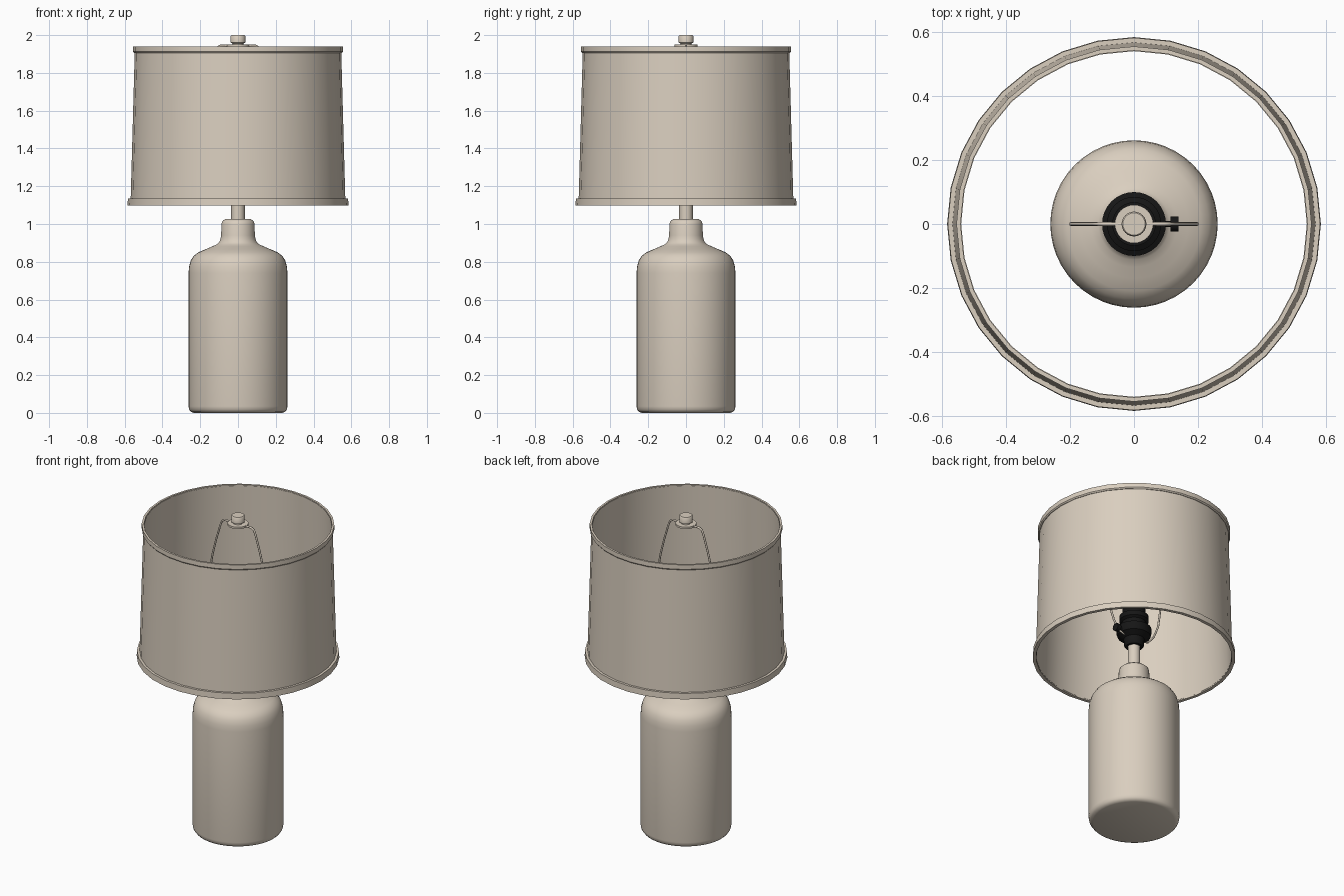
import bpy, math
from mathutils import Vector

if "Cube" in bpy.data.objects:
    bpy.data.objects.remove(bpy.data.objects["Cube"])


def material(name, rgb):
    m = bpy.data.materials.new(name)
    m.diffuse_color = (*rgb, 1)
    m.use_nodes = True
    m.node_tree.nodes["Principled BSDF"].inputs["Base Color"].default_value = m.diffuse_color
    return m


BEIGE = material("warm_beige", (0.70, 0.62, 0.52))
BLACK = material("black", (0.008, 0.008, 0.008))


def finish(ob, mat, angle=40):
    ob.data.materials.append(mat)
    bpy.ops.object.select_all(action='DESELECT')
    ob.select_set(True)
    bpy.context.view_layer.objects.active = ob
    bpy.ops.object.shade_smooth_by_angle(angle=math.radians(angle))
    return ob


def lathe(name, profile, mat, n=48, closed=False, angle=40):
    """Revolve (radius, z) points listed bottom to top on the outside."""
    verts, faces = [], []
    for r, z in profile:
        for i in range(n):
            a = 2 * math.pi * i / n
            verts.append((r * math.cos(a), r * math.sin(a), z))
    k = len(profile)
    for j in range(k if closed else k - 1):
        a, b = j * n, (j + 1) % k * n
        for i in range(n):
            i2 = (i + 1) % n
            faces.append((a + i, a + i2, b + i2, b + i))
    if not closed:
        faces.append(tuple(reversed(range(n))))
        faces.append(tuple(range((k - 1) * n, k * n)))
    me = bpy.data.meshes.new(name)
    me.from_pydata(verts, [], faces)
    ob = bpy.data.objects.new(name, me)
    bpy.context.collection.objects.link(ob)
    return finish(ob, mat, angle)


# Bottle-shaped body with rounded foot and shoulder
lathe("base", [(0.235, 0), (0.25, 0.006), (0.259, 0.018), (0.262, 0.035),
               (0.262, 0.74), (0.259, 0.775), (0.25, 0.807), (0.234, 0.832),
               (0.21, 0.85), (0.17, 0.867), (0.135, 0.882), (0.112, 0.892),
               (0.1, 0.903), (0.093, 0.92), (0.089, 0.94), (0.088, 1.0),
               (0.084, 1.013), (0.068, 1.026)], BEIGE)
lathe("stem", [(0.036, 1.02), (0.036, 1.19)], BEIGE, 24)

# Lamp socket
lathe("socket", [(0.05, 1.165), (0.057, 1.175), (0.06, 1.215), (0.095, 1.235),
                 (0.1, 1.25), (0.1, 1.285), (0.07, 1.3), (0.07, 1.325),
                 (0.085, 1.335), (0.085, 1.365), (0.068, 1.375), (0.068, 1.44),
                 (0.056, 1.44), (0.056, 1.36)], BLACK, 32)


def rod(name, x0, x1, r, z, mat, n=16):
    bpy.ops.mesh.primitive_cylinder_add(vertices=n, radius=r, depth=x1 - x0,
                                        location=((x0 + x1) / 2, 0, z),
                                        rotation=(0, math.pi / 2, 0))
    ob = bpy.context.object
    ob.name = name
    return finish(ob, mat)


# Turn switch on the socket
rod("switch_stem", 0.08, 0.125, 0.01, 1.25, BLACK)
rod("switch_knob", 0.115, 0.14, 0.024, 1.25, BLACK, 12)

# Wire harp: mirrored half path
half = [(0.06, 1.225), (0.105, 1.235), (0.15, 1.29), (0.182, 1.37), (0.197, 1.48),
        (0.197, 1.6), (0.18, 1.7), (0.155, 1.8), (0.125, 1.9), (0.113, 1.932),
        (0.095, 1.943), (0.05, 1.945)]
path = half + [(-x, z) for x, z in reversed(half)]
verts, faces, n = [], [], 8
for i, (x, z) in enumerate(path):
    a, b = path[max(i - 1, 0)], path[min(i + 1, len(path) - 1)]
    t = Vector((b[0] - a[0], 0, b[1] - a[1])).normalized()
    side = t.cross(Vector((0, 1, 0)))
    for j in range(n):
        w = 2 * math.pi * j / n
        verts.append(Vector((x, 0, z)) + 0.006 * (side * math.cos(w) + Vector((0, math.sin(w), 0))))
for i in range(len(path) - 1):
    for j in range(n):
        k = (j + 1) % n
        faces.append((i * n + j, i * n + k, i * n + n + k, i * n + n + j))
mesh = bpy.data.meshes.new("harp")
mesh.from_pydata(verts, [], faces)
harp = bpy.data.objects.new("harp", mesh)
bpy.context.collection.objects.link(harp)
finish(harp, BEIGE, 60)

# Finial and its washer
lathe("finial_washer", [(0.06, 1.938), (0.06, 1.95)], BEIGE, 32)
lathe("finial", [(0.028, 1.945), (0.028, 1.956), (0.039, 1.96), (0.039, 1.995),
                 (0.035, 2.0)], BEIGE, 24)

# Hollow drum shade with a rim band at each end
lathe("shade", [(0.569, 1.105), (0.546, 1.935), (0.541, 1.935), (0.564, 1.105)],
      BEIGE, 32, True)
lathe("lower_band", [(0.585, 1.098), (0.583, 1.135), (0.565, 1.135), (0.565, 1.098)],
      BEIGE, 32, True)
lathe("upper_band", [(0.55, 1.905), (0.556, 1.912), (0.556, 1.94), (0.543, 1.94),
                     (0.543, 1.905)], BEIGE, 32, True)
